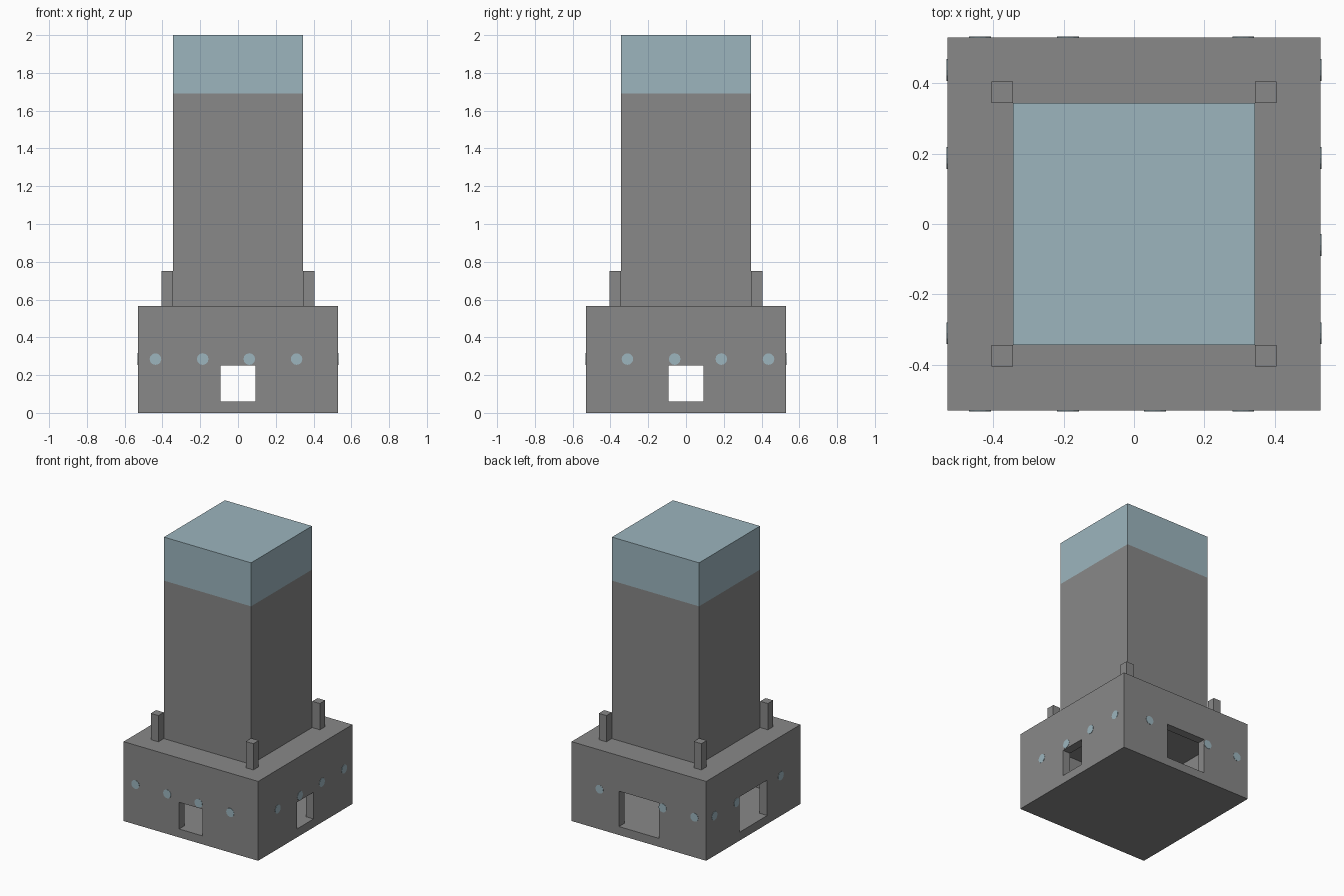
import bpy, bmesh
from math import pi
from mathutils import Matrix, Vector

cube = bpy.data.objects.get("Cube")
if cube:
    bpy.data.objects.remove(cube, do_unlink=True)


def material(name, rgb):
    mat = bpy.data.materials.new(name)
    mat.use_nodes = True
    mat.diffuse_color = (*rgb, 1)
    mat.node_tree.nodes["Principled BSDF"].inputs["Base Color"].default_value = (*rgb, 1)
    return mat


GREY = material("stone grey", (0.246, 0.246, 0.246))
BLUE = material("pale blue", (0.332, 0.462, 0.515))


def finish(name, bm, *mats):
    mesh = bpy.data.meshes.new(name)
    bm.to_mesh(mesh)
    bm.free()
    for m in mats:
        mesh.materials.append(m)
    obj = bpy.data.objects.new(name, mesh)
    bpy.context.collection.objects.link(obj)
    return obj


def box_mesh(lo, hi):
    lo, hi = Vector(lo), Vector(hi)
    bm = bmesh.new()
    bmesh.ops.create_cube(bm, size=1, matrix=Matrix.Translation((lo + hi) / 2)
                          @ Matrix.Diagonal((*(hi - lo), 1)))
    return bm


def box(name, lo, hi, mat=GREY):
    return finish(name, box_mesh(lo, hi), mat)


HALF, TOP, WALL = 0.53, 0.565, 0.06
INNER = HALF - WALL
OUT = HALF + 0.1

# Hollow base with a small opening in front and right, a large one opposite
base = box("base", (-HALF, -HALF, 0), (HALF, HALF, TOP))
SMALL, LARGE = 0.093, 0.157
cutters = [
    box("room_cutter", (-INNER, -INNER, WALL), (INNER, INNER, TOP - WALL)),
    box("front_cutter", (-SMALL, -OUT, WALL), (SMALL, 0, 0.25)),
    box("right_cutter", (0, -SMALL, WALL), (OUT, SMALL, 0.25)),
    box("back_cutter", (-LARGE, 0, WALL), (LARGE, OUT, 0.312)),
    box("left_cutter", (-OUT, -LARGE, WALL), (0, LARGE, 0.312)),
]
bpy.context.view_layer.objects.active = base
for cutter in cutters:
    cutter.hide_render = True
    mod = base.modifiers.new(cutter.name, "BOOLEAN")
    mod.operation = "DIFFERENCE"
    mod.solver = "EXACT"
    mod.object = cutter
    bpy.ops.object.modifier_apply(modifier=mod.name)
for cutter in cutters:
    bpy.data.objects.remove(cutter, do_unlink=True)

# Tower with a blue upper band and roof
T, BAND = 0.343, 1.69
bm = box_mesh((-T, -T, TOP), (T, T, 2))
bmesh.ops.bisect_plane(bm, geom=bm.verts[:] + bm.edges[:] + bm.faces[:],
                       plane_co=(0, 0, BAND), plane_no=(0, 0, 1))
for f in bm.faces:
    f.material_index = int(f.calc_center_median().z > BAND)
finish("tower", bm, GREY, BLUE)

# Corner posts
for sx, xname in ((-1, "left"), (1, "right")):
    for sy, yname in ((-1, "front"), (1, "back")):
        c = Vector((sx * 0.374, sy * 0.374, 0))
        box(f"{yname}_{xname}_post", c + Vector((-0.03, -0.03, TOP)),
            c + Vector((0.03, 0.03, 0.752)))

# Round blue spots, thin plates on every wall
SPOTS = (-0.437, -0.187, 0.06, 0.31)


def spot(name, pos, axis):
    bm = bmesh.new()
    turn = Matrix.Rotation(pi / 2, 4, axis)
    bmesh.ops.create_cone(bm, cap_ends=True, segments=12, radius1=0.031,
                          radius2=0.031, depth=0.004,
                          matrix=Matrix.Translation(pos) @ turn)
    finish(name, bm, BLUE)


for i, s in enumerate(SPOTS):
    for side, name in ((-1, "front"), (1, "back")):
        if side < 0 or abs(s) > LARGE:
            spot(f"{name}_spot_{i}", (s, side * HALF, 0.285), "X")
    for side, name in ((1, "right"), (-1, "left")):
        if side > 0 or abs(s) > LARGE:
            spot(f"{name}_spot_{i}", (side * HALF, -s, 0.285), "Y")
